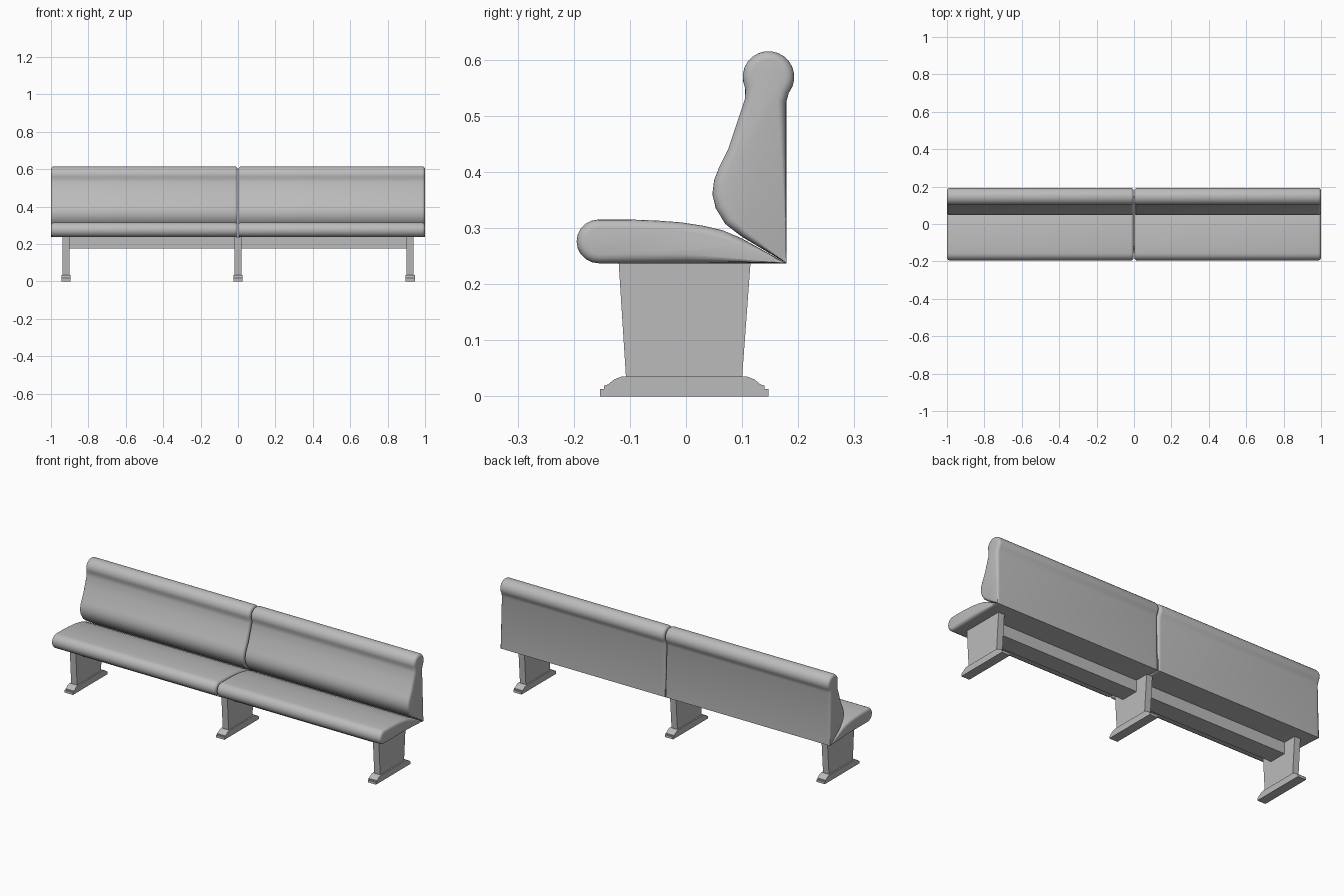
import bpy, bmesh, math
from mathutils import Vector

if "Cube" in bpy.data.objects:
    bpy.data.objects.remove(bpy.data.objects["Cube"])

grey = bpy.data.materials.new("plain grey")
grey.diffuse_color = (0.5, 0.5, 0.5, 1)
grey.use_nodes = True
grey.node_tree.nodes["Principled BSDF"].inputs["Base Color"].default_value = grey.diffuse_color


def loft(name, rings, smooth=False):
    """Skin a row of equal point rings and cap both ends."""
    bm = bmesh.new()
    loops = [[bm.verts.new(p) for p in ring] for ring in rings]
    n = len(loops[0])
    for a, b in zip(loops, loops[1:]):
        for i in range(n):
            j = (i + 1) % n
            bm.faces.new((a[i], a[j], b[j], b[i]))
    bm.faces.new(loops[0])
    bm.faces.new(loops[-1])
    bmesh.ops.recalc_face_normals(bm, faces=bm.faces)
    mesh = bpy.data.meshes.new(name)
    bm.to_mesh(mesh)
    bm.free()
    ob = bpy.data.objects.new(name, mesh)
    bpy.context.collection.objects.link(ob)
    mesh.materials.append(grey)
    if smooth:
        bpy.ops.object.select_all(action='DESELECT')
        ob.select_set(True)
        bpy.context.view_layer.objects.active = ob
        bpy.ops.object.shade_smooth_by_angle(angle=math.radians(40))
    return ob


def slab(name, profile, x, width):
    """Flat-sided extrusion of a (y, z) profile along x."""
    return loft(name, [[(x + s * width / 2, y, z) for y, z in profile] for s in (-1, 1)])


def arc(cy, cz, r, start, end, steps):
    angles = [math.radians(start + (end - start) * i / steps) for i in range(steps + 1)]
    return [(cy + r * math.cos(a), cz + r * math.sin(a)) for a in angles]


TIP = Vector((0.179, 0.237))   # shared rear lower edge of seat and backrest


def inset(profile, d):
    """Shrink a clockwise profile, fading out towards the thin rear tip."""
    pts = [Vector(p) for p in profile]
    out = []
    for i, p in enumerate(pts):
        e1 = (p - pts[i - 1]).normalized()
        e2 = (pts[(i + 1) % len(pts)] - p).normalized()
        t = (e1 + e2).normalized()
        out.append(p + Vector((t.y, -t.x)) * d * min(1, (p - TIP).length / 0.12))
    return out


def cushion(name, profile, x0, x1, r=0.016):
    """Padded extrusion with rounded ends."""
    steps = [(r * (1 - math.sin(a)), r * (1 - math.cos(a)))
             for a in (math.radians(90 * k / 4) for k in range(5))]
    # each step: inset amount matched with distance from the end
    ends = [(dx, d) for d, dx in steps]
    stations = [(x0 + dx, d) for dx, d in ends] + [(x1 - dx, d) for dx, d in reversed(ends)]
    return loft(name, [[(x, y, z) for y, z in inset(profile, d)] for x, d in stations], True)


# Cushion profiles, clockwise in (y, z)
seat = ([tuple(TIP), (0.0, 0.237)] + arc(-0.156, 0.276, 0.039, 270, 90, 10)
        + [(-0.1, 0.315), (-0.05, 0.313), (-0.01, 0.31), (0.03, 0.304),
           (0.065, 0.296), (0.1, 0.281)])
back = ([tuple(TIP), (0.1, 0.284), (0.07, 0.307), (0.053, 0.335), (0.047, 0.36),
         (0.05, 0.385), (0.059, 0.408), (0.075, 0.44), (0.09, 0.485), (0.105, 0.53)]
        + arc(0.147, 0.569, 0.046, 205, -38, 16) + [(0.179, 0.525)])

for side, x0, x1 in (("left", -1.0, -0.002), ("right", 0.002, 1.0)):
    cushion(side + "_seat", seat, x0, x1)
    cushion(side + "_backrest", back, x0, x1)

# Tapered legs on stepped feet
leg = [(-0.107, 0.034), (-0.12, 0.238), (0.115, 0.238), (0.1, 0.034)]
half = [(0.15, 0), (0.15, 0.013), (0.143, 0.013), (0.143, 0.019),
        (0.136, 0.021), (0.125, 0.03), (0.112, 0.035)]
foot = [(y - 0.003, z) for y, z in half] + [(-y - 0.003, z) for y, z in reversed(half)]
for place, x in (("left", -0.92), ("middle", 0), ("right", 0.92)):
    slab(place + "_leg", leg, x, 0.036)
    slab(place + "_foot", foot, x, 0.05)

# Rail under the seats
slab("support_rail", [(-0.06, 0.175), (-0.06, 0.238), (0.04, 0.238), (0.04, 0.175)], 0, 1.82)
